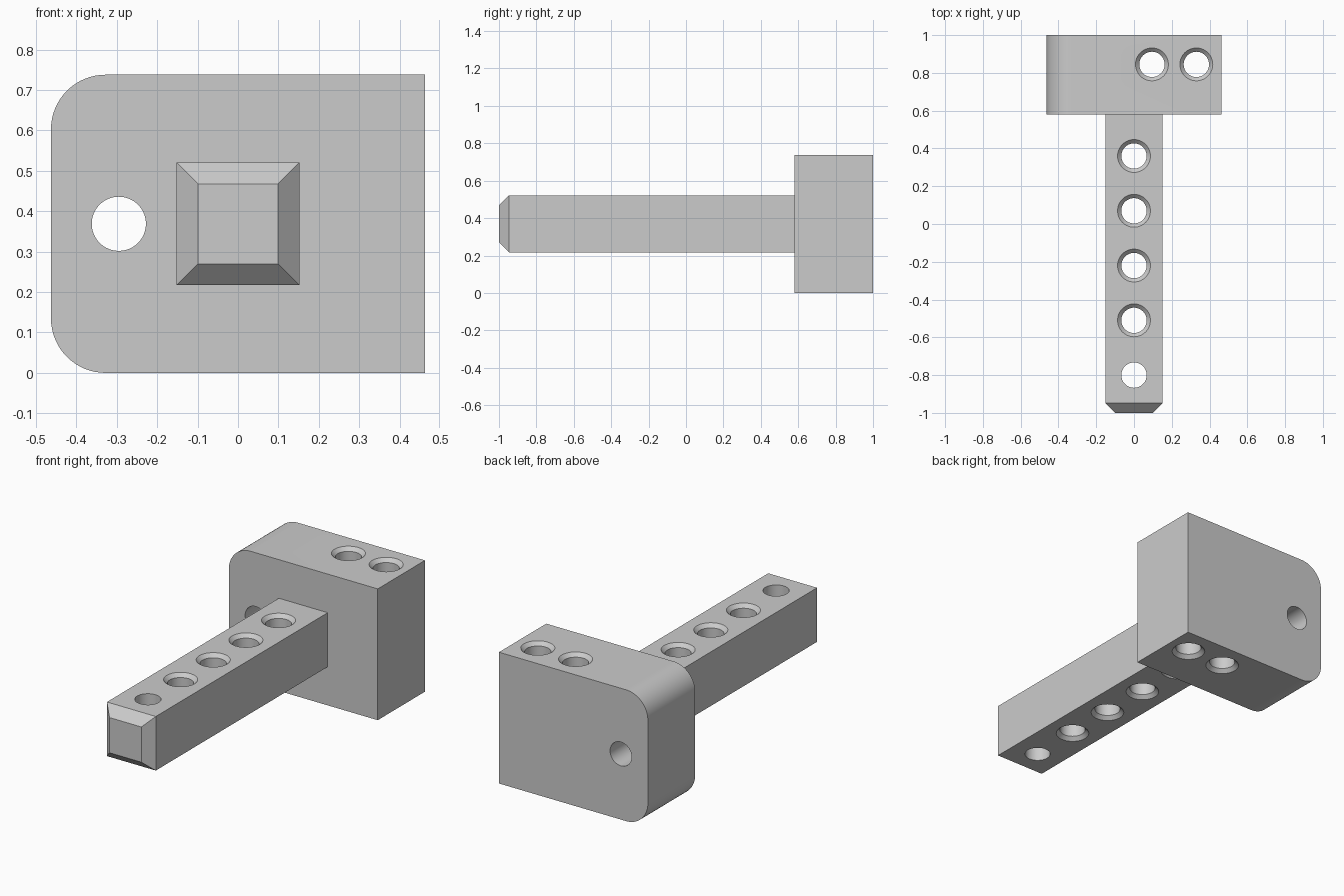
import bpy
import bmesh
import math
from mathutils import Matrix, Vector

SEGMENTS = 64
HOLE_R, SINK_R = 0.067, 0.087
MID_Z = 0.369

default = bpy.data.objects.get("Cube")
if default:
    bpy.data.objects.remove(default, do_unlink=True)

grey = bpy.data.materials.new("plain_grey")
grey.use_nodes = True
GREY = (0.6, 0.6, 0.6, 1.0)
grey.diffuse_color = GREY
grey.node_tree.nodes["Principled BSDF"].inputs["Base Color"].default_value = GREY


def make_object(name, bm):
    bmesh.ops.recalc_face_normals(bm, faces=bm.faces)
    mesh = bpy.data.meshes.new(name)
    bm.to_mesh(mesh)
    bm.free()
    mesh.materials.append(grey)
    obj = bpy.data.objects.new(name, mesh)
    bpy.context.collection.objects.link(obj)
    return obj


def box(low, high):
    low, high = Vector(low), Vector(high)
    bm = bmesh.new()
    place = Matrix.Translation((low + high) / 2) @ Matrix.Diagonal((high - low).to_4d())
    bmesh.ops.create_cube(bm, size=1, matrix=place)
    return bm


def hole_cutter(center, half, sunk=True, along_y=False):
    """Round cutter; a sunk hole flares at 45 degrees at both mouths."""
    flare = SINK_R - HOLE_R
    spare = 0.02
    if sunk:
        profile = [(SINK_R + spare, half + spare), (HOLE_R, half - flare)]
    else:
        profile = [(HOLE_R, half + spare)]
    profile += [(r, -z) for r, z in reversed(profile)]
    bm = bmesh.new()
    rings = []
    for r, z in profile:
        rings.append([bm.verts.new((r * math.cos(a), r * math.sin(a), z))
                      for a in (math.tau * i / SEGMENTS for i in range(SEGMENTS))])
    for upper, lower in zip(rings, rings[1:]):
        for i in range(SEGMENTS):
            j = (i + 1) % SEGMENTS
            bm.faces.new((upper[i], upper[j], lower[j], lower[i]))
    bm.faces.new(rings[0])
    bm.faces.new(rings[-1])
    turn = Matrix.Rotation(math.pi / 2 if along_y else 0, 4, "X")
    bm.transform(Matrix.Translation(center) @ turn)
    return make_object("hole_cutter", bm)


def drill(obj, cutters):
    """Cut the holes, then shade the round walls smooth."""
    bpy.ops.object.select_all(action="DESELECT")
    bpy.context.view_layer.objects.active = obj
    obj.select_set(True)
    for cutter in cutters:
        mod = obj.modifiers.new("hole", "BOOLEAN")
        mod.operation = "DIFFERENCE"
        mod.solver = "EXACT"
        mod.object = cutter
        bpy.ops.object.modifier_apply(modifier=mod.name)
        bpy.data.objects.remove(cutter, do_unlink=True)
    bpy.ops.object.shade_smooth_by_angle(angle=math.radians(25))


# Long bar with a chamfered front tip
BAR = 0.152
bm = box((-BAR, -1, MID_Z - BAR), (BAR, 0.58, MID_Z + BAR))
tip = [e for e in bm.edges if all(v.co.y < -0.9 for v in e.verts)]
bmesh.ops.bevel(bm, geom=tip, offset=0.053, segments=1, affect="EDGES")
bar = make_object("bar", bm)
drill(bar, [hole_cutter((0, 0.36 - 0.29 * i, MID_Z), BAR, sunk=i < 4)
            for i in range(5)])

# End block, rounded along its two right-hand edges
bm = box((-0.463, 0.58, 0), (0.463, 1, 0.738))
round_edges = [e for e in bm.edges if all(v.co.x < 0 for v in e.verts)
               and abs(e.verts[0].co.y - e.verts[1].co.y) > 0.1]
bmesh.ops.bevel(bm, geom=round_edges, offset=0.135, segments=16,
                profile=0.5, affect="EDGES")
block = make_object("end_block", bm)
drill(block, [hole_cutter((x, 0.845, MID_Z), MID_Z) for x in (0.095, 0.33)]
      + [hole_cutter((-0.295, 0.79, MID_Z), 0.21, sunk=False, along_y=True)])
